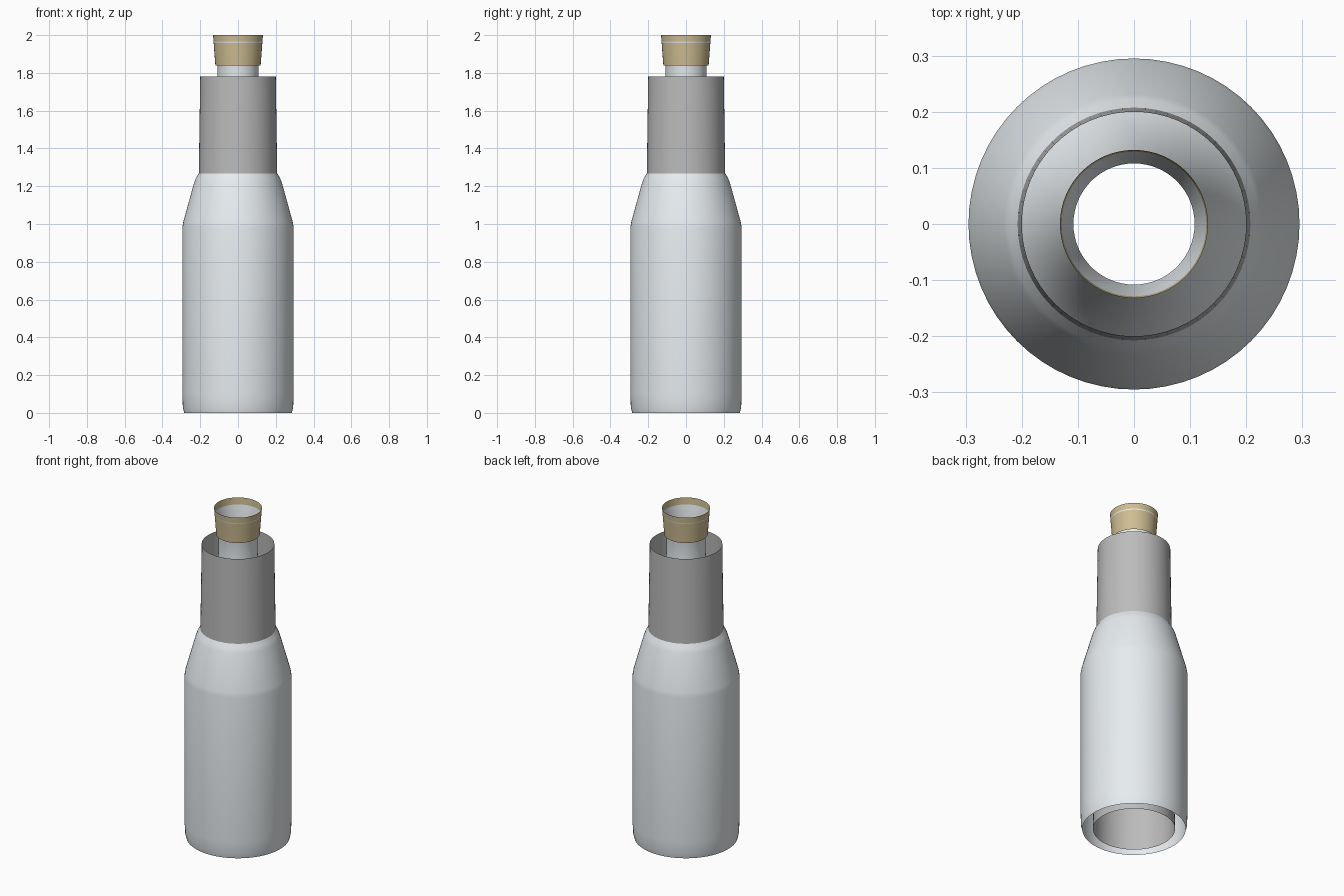
import bpy, bmesh, math
from mathutils import Vector

if "Cube" in bpy.data.objects:
    bpy.data.objects.remove(bpy.data.objects["Cube"])

SIDES = 64


def material(name, colour):
    mat = bpy.data.materials.new(name)
    mat.diffuse_color = (*colour, 1)
    mat.use_nodes = True
    mat.node_tree.nodes["Principled BSDF"].inputs["Base Color"].default_value = mat.diffuse_color
    return mat


def lathe(name, profile, mat):
    """Spin an open (radius, height) profile around z into a thin shell."""
    bm = bmesh.new()
    verts = [bm.verts.new((r, 0, z)) for r, z in profile]
    edges = [bm.edges.new(pair) for pair in zip(verts, verts[1:])]
    bmesh.ops.spin(bm, geom=verts + edges, cent=(0, 0, 0), axis=(0, 0, 1),
                   angle=math.tau, steps=SIDES, use_merge=True)
    bmesh.ops.remove_doubles(bm, verts=bm.verts, dist=1e-5)
    # make the normals point away from the axis
    bm.normal_update()
    for face in bm.faces:
        c = face.calc_center_median()
        if face.normal.dot(Vector((c.x, c.y, 0))) < 0:
            face.normal_flip()
    mesh = bpy.data.meshes.new(name)
    bm.to_mesh(mesh)
    bm.free()
    obj = bpy.data.objects.new(name, mesh)
    bpy.context.collection.objects.link(obj)
    mesh.materials.append(mat)
    bpy.ops.object.select_all(action='DESELECT')
    obj.select_set(True)
    bpy.context.view_layer.objects.active = obj
    bpy.ops.object.shade_smooth_by_angle(angle=math.radians(35))
    return obj


glass = material("pale_glass", (0.80, 0.84, 0.86))
grey = material("mid_grey", (0.5, 0.5, 0.5))
tan = material("tan", (0.62, 0.51, 0.29))

# Bottle shell: open base, shoulder, neck and flared lip hidden in the collar
lathe("bottle_shell", [
    (0.285, 0.0), (0.292, 0.03), (0.295, 0.1), (0.295, 0.98),
    (0.29, 1.01), (0.232, 1.22), (0.222, 1.245), (0.2, 1.28),
    (0.165, 1.36), (0.13, 1.5), (0.112, 1.64), (0.108, 1.75),
    (0.108, 1.84), (0.13, 1.965)], glass)

# Long tapered inner sleeve, emerging above the shoulder
lathe("inner_sleeve", [(0.226, 0.0), (0.2, 1.78)], grey)

# Tan collar around the mouth
lathe("mouth_collar", [(0.12, 1.84), (0.132, 2.0)], tan)
